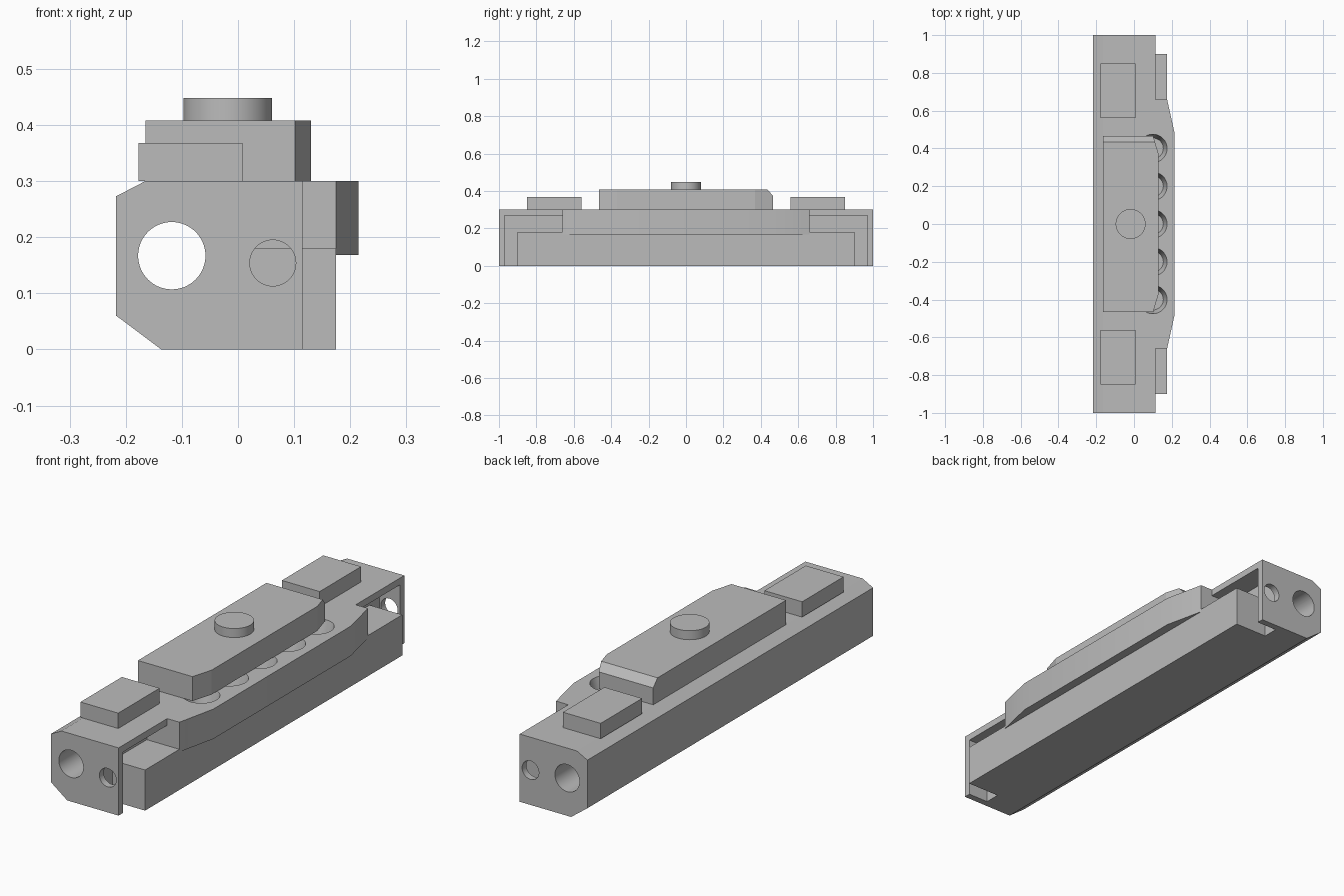
import bpy, bmesh, math
from mathutils import Vector, Matrix

cube = bpy.data.objects.get("Cube")
if cube:
    bpy.data.objects.remove(cube, do_unlink=True)

grey = bpy.data.materials.new("plain grey")
grey.use_nodes = True
grey.diffuse_color = (0.5, 0.5, 0.5, 1)
grey.node_tree.nodes["Principled BSDF"].inputs["Base Color"].default_value = (0.5, 0.5, 0.5, 1)


def finish(name, bm):
    bmesh.ops.recalc_face_normals(bm, faces=bm.faces)
    mesh = bpy.data.meshes.new(name)
    bm.to_mesh(mesh)
    bm.free()
    mesh.materials.append(grey)
    obj = bpy.data.objects.new(name, mesh)
    bpy.context.collection.objects.link(obj)
    return obj


def activate(obj):
    bpy.ops.object.select_all(action='DESELECT')
    obj.select_set(True)
    bpy.context.view_layer.objects.active = obj


def prism(name, points, offset):
    """Extrude a closed outline along an offset."""
    bm = bmesh.new()
    face = bm.faces.new([bm.verts.new(p) for p in points])
    ext = bmesh.ops.extrude_face_region(bm, geom=[face])
    verts = [g for g in ext["geom"] if isinstance(g, bmesh.types.BMVert)]
    bmesh.ops.translate(bm, verts=verts, vec=Vector(offset))
    return finish(name, bm)


def box(name, x, y, z):
    outline = [(x[0], y[0], z[0]), (x[1], y[0], z[0]), (x[1], y[1], z[0]), (x[0], y[1], z[0])]
    return prism(name, outline, (0, 0, z[1] - z[0]))


def cylinder(name, centre, radius, depth, along_y=False, top_radius=None):
    bm = bmesh.new()
    turn = Matrix.Rotation(math.pi / 2, 4, 'X') if along_y else Matrix()
    bmesh.ops.create_cone(bm, cap_ends=True, segments=64, radius1=radius,
                          radius2=top_radius or radius, depth=depth,
                          matrix=Matrix.Translation(centre) @ turn)
    return finish(name, bm)


def cut(obj, cutters):
    for cutter in cutters:
        cutter.hide_render = True
        mod = obj.modifiers.new("cut", 'BOOLEAN')
        mod.operation, mod.solver, mod.object = 'DIFFERENCE', 'EXACT', cutter
        activate(obj)
        bpy.ops.object.modifier_apply(modifier=mod.name)


def smooth(obj):
    activate(obj)
    bpy.ops.object.shade_smooth_by_angle(angle=math.radians(25))


# Chamfered housing with a side pocket, open below
section = [(-0.137, 0), (0.115, 0), (0.115, 0.3), (-0.165, 0.3), (-0.217, 0.273), (-0.217, 0.06)]
housing = prism("housing", [(x, -1, z) for x, z in section], (0, 2, 0))

# Sliding block inside the pocket
slider_base = box("slider_base", (0.015, 0.175), (-0.9, 0.9), (0, 0.18))
slider_core = box("slider_core", (0.015, 0.13), (-0.66, 0.66), (0.17, 0.27))
half = [(0.175, 0.66), (0.215, 0.48)]
plan = [(0.115, 0.66)] + half + [(x, -y) for x, y in reversed(half)] + [(0.115, -0.66)]
slider_flange = prism("slider_flange", [(x, y, 0.168) for x, y in plan], (0, 0, 0.132))

# Pocket, bores and the row of tapered dimples
pocket = box("pocket_cutter", (0.015, 0.3), (-0.97, 0.97), (-0.1, 0.27))
main_bore = cylinder("main_bore_cutter", (-0.118, 0, 0.167), 0.06, 2.4, True)
small_bore = cylinder("small_bore_cutter", (0.062, 0, 0.154), 0.041, 2.4, True)
dimples = [cylinder("dimple_cutter", (0.1, 0.2 * i, 0.27), 0.055, 0.08, False, 0.078)
           for i in range(-2, 3)]
cut(housing, [pocket, main_bore, small_bore] + dimples)
for part in (slider_core, slider_flange):
    cut(part, dimples)
for cutter in [pocket, main_bore, small_bore] + dimples:
    bpy.data.objects.remove(cutter, do_unlink=True)

# Raised cover with clipped side corners and a sloped back edge
outline = [(-0.165, -0.465), (0.102, -0.465), (0.13, -0.37), (0.13, 0.37), (0.102, 0.465), (-0.165, 0.465)]
cover = prism("cover", [(x, y, 0.3) for x, y in outline], (0, 0, 0.108))
bm = bmesh.new()
bm.from_mesh(cover.data)
cutting = bmesh.ops.bisect_plane(bm, geom=bm.verts[:] + bm.edges[:] + bm.faces[:],
                                 plane_co=(0, 0.435, 0.408), plane_no=(0, 1, 0.9), clear_outer=True)
rim = [e for e in cutting["geom_cut"] if isinstance(e, bmesh.types.BMEdge)]
bmesh.ops.contextual_create(bm, geom=rim)
bmesh.ops.recalc_face_normals(bm, faces=bm.faces)
bm.to_mesh(cover.data)
bm.free()

# Round button and the two end pads
button = cylinder("button", (-0.018, 0, 0.427), 0.079, 0.042)
for name, side in (("front_pad", -1), ("back_pad", 1)):
    box(name, (-0.177, 0.008), sorted((side * 0.56, side * 0.85)), (0.3, 0.368))

for part in (housing, slider_core, slider_flange, button):
    smooth(part)
